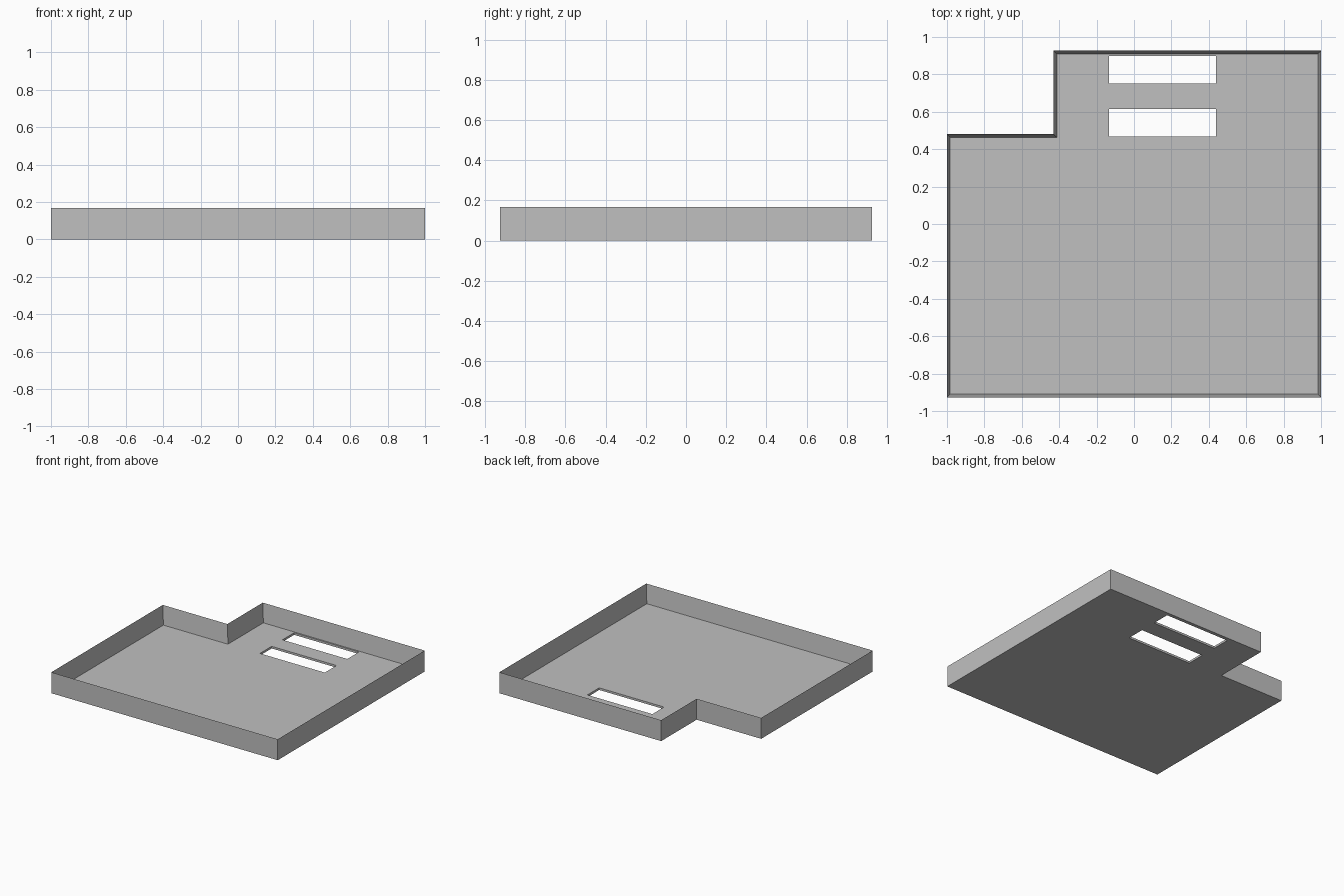
import bpy
import bmesh
from mathutils import Matrix, Vector

cube = bpy.data.objects.get("Cube")
if cube:
    bpy.data.objects.remove(cube, do_unlink=True)

HEIGHT = 0.167
WALL = 0.017
HALF_Y = 0.927

# Single grey material
grey = bpy.data.materials.new("grey_plastic")
grey.use_nodes = True
colour = (0.53, 0.53, 0.53, 1)
grey.diffuse_color = colour
grey.node_tree.nodes["Principled BSDF"].inputs["Base Color"].default_value = colour


def add_object(name, bm):
    bmesh.ops.recalc_face_normals(bm, faces=bm.faces)
    mesh = bpy.data.meshes.new(name)
    bm.to_mesh(mesh)
    bm.free()
    mesh.materials.append(grey)
    obj = bpy.data.objects.new(name, mesh)
    bpy.context.collection.objects.link(obj)
    return obj


# Open tray: notched outline, extruded, then inset and sunk to the floor
outline = [(-1, -HALF_Y), (1, -HALF_Y), (1, HALF_Y),
           (-0.43, HALF_Y), (-0.43, 0.48), (-1, 0.48)]
bm = bmesh.new()
base = bm.faces.new([bm.verts.new((x, y, 0)) for x, y in outline])
extruded = bmesh.ops.extrude_face_region(bm, geom=[base], use_keep_orig=True)["geom"]
top = next(g for g in extruded if isinstance(g, bmesh.types.BMFace))
bmesh.ops.translate(bm, verts=top.verts, vec=(0, 0, HEIGHT))
bmesh.ops.recalc_face_normals(bm, faces=bm.faces)
bmesh.ops.inset_region(bm, faces=[top], thickness=WALL, use_even_offset=True)
bmesh.ops.translate(bm, verts=top.verts, vec=(0, 0, WALL - HEIGHT))
tray = add_object("tray", bm)

# Two rectangular slots through the floor
cutters = []
for name, y in (("rear_slot", 0.825), ("front_slot", 0.541)):
    bm = bmesh.new()
    bmesh.ops.create_cube(bm, size=1, matrix=Matrix.LocRotScale(
        Vector((0.153, y, 0)), None, Vector((0.573, 0.148, 0.1))))
    cutter = add_object(name + "_cutter", bm)
    cutter.hide_render = True
    cut = tray.modifiers.new(name, "BOOLEAN")
    cut.operation = "DIFFERENCE"
    cut.solver = "EXACT"
    cut.object = cutter
    cutters.append(cutter)

# Apply the cuts and drop the cutters
graph = bpy.context.evaluated_depsgraph_get()
graph.update()
cut_mesh = bpy.data.meshes.new_from_object(tray.evaluated_get(graph))
tray.modifiers.clear()
tray.data = cut_mesh
for cutter in cutters:
    bpy.data.objects.remove(cutter, do_unlink=True)
